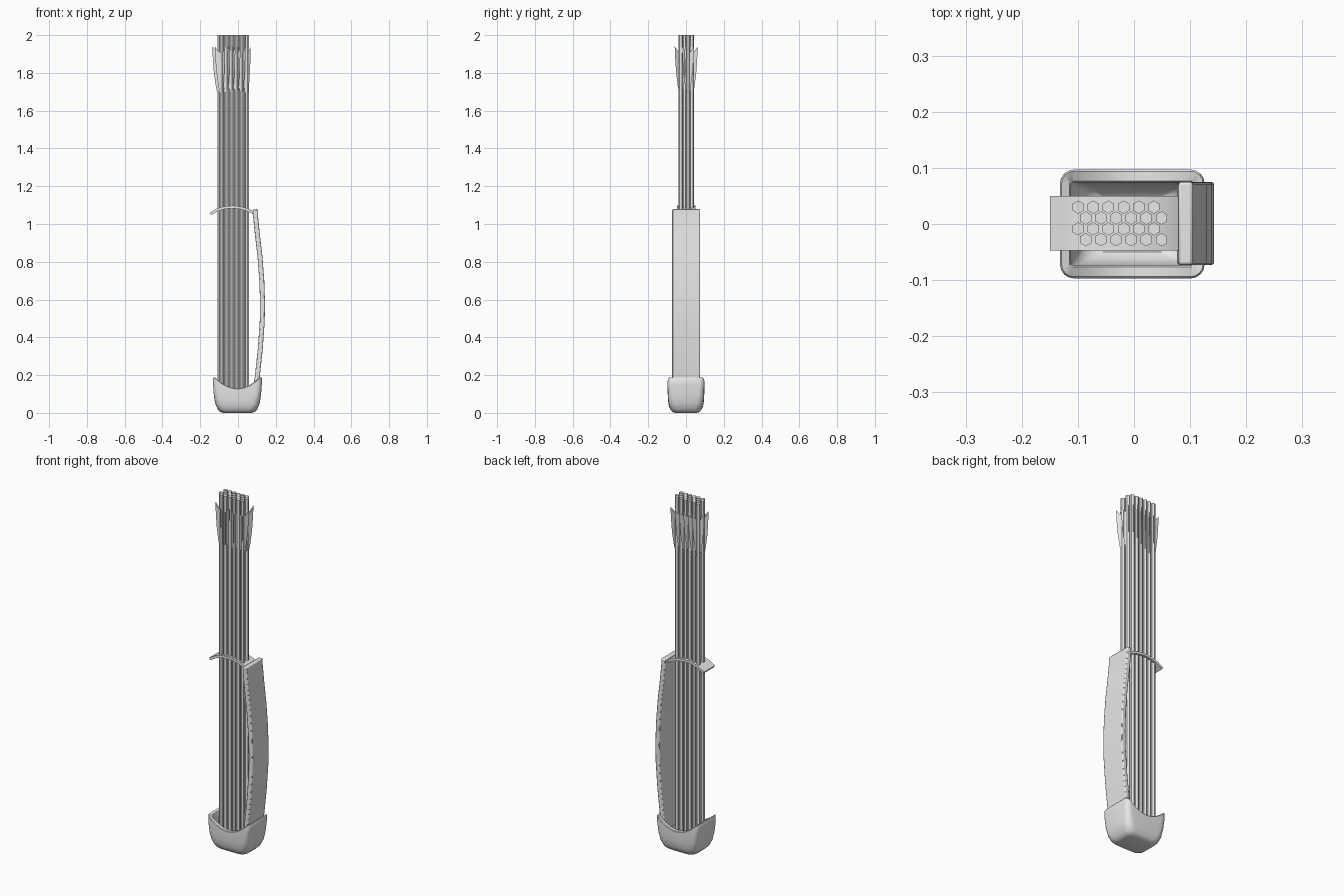
import bpy, bmesh, math
from mathutils import Vector

if "Cube" in bpy.data.objects:
    bpy.data.objects.remove(bpy.data.objects["Cube"])

grey = bpy.data.materials.new("plain grey")
grey.use_nodes = True
grey.diffuse_color = (0.8, 0.8, 0.8, 1)
grey.node_tree.nodes["Principled BSDF"].inputs["Base Color"].default_value = (0.8, 0.8, 0.8, 1)


def finish(name, bm, bevel=0, smooth=False, recalc=True):
    if recalc:
        bmesh.ops.recalc_face_normals(bm, faces=bm.faces)
    mesh = bpy.data.meshes.new(name)
    bm.to_mesh(mesh)
    bm.free()
    obj = bpy.data.objects.new(name, mesh)
    bpy.context.collection.objects.link(obj)
    mesh.materials.append(grey)
    if bevel:
        mod = obj.modifiers.new("edge rounding", "BEVEL")
        mod.width, mod.segments, mod.limit_method = bevel, 2, "ANGLE"
        mod.angle_limit = math.radians(50)
    if smooth:
        bpy.ops.object.select_all(action="DESELECT")
        bpy.context.view_layer.objects.active = obj
        obj.select_set(True)
        bpy.ops.object.shade_smooth_by_angle(angle=math.radians(35))
    return obj


def bridge(bm, loops):
    for a, b in zip(loops, loops[1:]):
        for i in range(len(a)):
            j = (i + 1) % len(a)
            bm.faces.new((a[i], a[j], b[j], b[i]))


def strip(name, centres, thickness, y0, y1, bevel):
    """Bent bar: a centre line in the xz plane, thickened and spread along y."""
    bm = bmesh.new()
    loops = []
    for i, c in enumerate(centres):
        t = Vector(centres[min(i + 1, len(centres) - 1)]) - Vector(centres[max(i - 1, 0)])
        n = Vector((-t.y, t.x)).normalized() * thickness / 2
        p, q = Vector(c) + n, Vector(c) - n
        loops.append([bm.verts.new(v) for v in
                      ((p.x, y0, p.y), (p.x, y1, p.y), (q.x, y1, q.y), (q.x, y0, q.y))])
    bridge(bm, loops)
    bm.faces.new(loops[0])
    bm.faces.new(loops[-1])
    return finish(name, bm, bevel, True)


# Bottom cup: stacked rounded rectangles, with a rim dipping front and back
def rim_height(x):
    return 0.13 + 0.058 * min(1, abs(x) / 0.118) ** 2


def cup_loop(bm, hx, hy, r, level):
    pts = []
    for k, (sx, sy) in enumerate(((1, 1), (-1, 1), (-1, -1), (1, -1))):
        for s in range(5):
            a = math.pi / 2 * (k + s / 4)
            pts.append(Vector((sx * (hx - r) + r * math.cos(a), sy * (hy - r) + r * math.sin(a))))
        if k % 2 == 0:   # extra points along the curved front and back rim
            x = sx * (hx - r)
            pts += [Vector((x * (1 - s / 6), sy * hy)) for s in range(1, 12)]
    return [bm.verts.new((p.x - 0.003, p.y, level * rim_height(p.x))) for p in pts]


bm = bmesh.new()
outer = [cup_loop(bm, *v) for v in (
    (0.075, 0.055, 0.03, 0.0), (0.091, 0.07, 0.035, 0.03), (0.105, 0.081, 0.036, 0.11),
    (0.118, 0.090, 0.034, 0.27), (0.125, 0.095, 0.03, 0.5), (0.129, 0.097, 0.025, 0.8),
    (0.129, 0.097, 0.025, 0.975), (0.126, 0.094, 0.022, 1.0))]
inner = [cup_loop(bm, *v) for v in (
    (0.112, 0.077, 0.006, 1.0), (0.109, 0.074, 0.006, 0.97), (0.107, 0.073, 0.01, 0.5),
    (0.09, 0.062, 0.02, 0.2), (0.07, 0.05, 0.02, 0.12))]
bridge(bm, outer + inner)
bm.faces.new(outer[0])
bm.faces.new(inner[-1])
finish("bottom_cup", bm, 0, True)

# Bowed spine on the left side
spine = [(0.089, 0.10), (0.102, 0.19), (0.118, 0.34), (0.128, 0.48), (0.130, 0.58),
         (0.126, 0.70), (0.116, 0.83), (0.102, 0.95), (0.093, 1.04), (0.092, 1.078)]
strip("spine", spine, 0.026, -0.073, 0.075, 0.005)

# Arched holder plate that the shafts pass through
arch = [(-0.146, 1.053), (-0.120, 1.068)]
arch += [(-0.03 + 0.1 * s / 5, 1.090 - 0.024 * (s / 5) ** 2) for s in range(-4, 6)]
arch.append((0.086, 1.054))
strip("holder_plate", arch, 0.014, -0.047, 0.050, 0)

# Arrows: hexagonal shafts with three thin vanes each, in staggered rows
SPACING, RADIUS = 0.027, 0.0118
centres = [(-0.0995 + SPACING * c + (row % 2) * SPACING / 2, 0.03 - 0.0193 * row)
           for row in range(4) for c in range(6)]

shafts, vanes = bmesh.new(), bmesh.new()
vane_outline = [(0.009, 1.69), (0.018, 1.73), (0.029, 1.81), (0.034, 1.88),
                (0.037, 1.94), (0.009, 1.905)]
for cx, cy in centres:
    loops = [[shafts.verts.new((cx + RADIUS * math.sin(k * math.pi / 3),
                                cy + RADIUS * math.cos(k * math.pi / 3), z)) for k in range(6)]
             for z in (0.03, 2.0)]
    bridge(shafts, loops)
    for loop in loops:
        shafts.faces.new(loop)
    for deg in (60, 180, 300):
        a = math.radians(deg)
        vanes.faces.new([vanes.verts.new((cx + r * math.cos(a), cy + r * math.sin(a), z))
                         for r, z in vane_outline])
finish("arrow_shafts", shafts)
finish("arrow_vanes", vanes, recalc=False)
